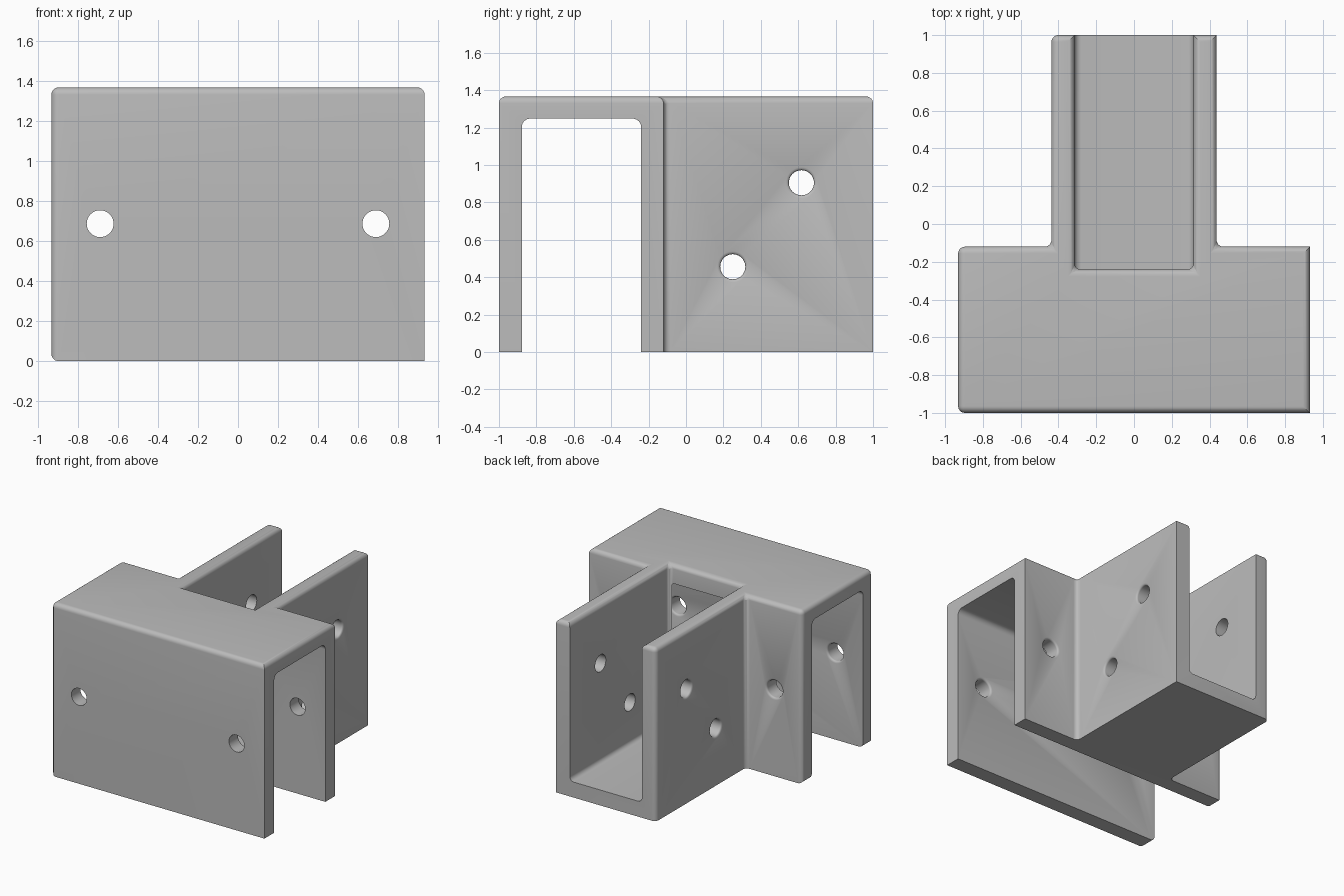
import bpy, bmesh, math
from mathutils import Matrix, Vector

if "Cube" in bpy.data.objects:
    bpy.data.objects.remove(bpy.data.objects["Cube"], do_unlink=True)

# Main sizes
HX, HU, WALL = 0.931, 0.437, 0.122      # half widths and wall thickness
BACK, TOP = -0.12, 1.366                # rear of the crosswise channel, height
PX, PY = HU - WALL, BACK - WALL         # pocket half width and front end
FILLET, HOLE_R, HOLE_F = 0.036, 0.067, 0.016


def near(a, b):
    return abs(a - b) < 1e-3


def make_object(name, bm):
    bmesh.ops.recalc_face_normals(bm, faces=bm.faces[:])
    mesh = bpy.data.meshes.new(name)
    bm.to_mesh(mesh)
    bm.free()
    obj = bpy.data.objects.new(name, mesh)
    bpy.context.collection.objects.link(obj)
    return obj


def prism(name, outline, height):
    bm = bmesh.new()
    face = bm.faces.new([bm.verts.new((x, y, 0)) for x, y in outline])
    ext = bmesh.ops.extrude_face_region(bm, geom=[face])["geom"]
    verts = [v for v in ext if isinstance(v, bmesh.types.BMVert)]
    bmesh.ops.translate(bm, verts=verts, vec=(0, 0, height))
    return make_object(name, bm)


def box(name, lo, hi, round_if=None, radius=0.0):
    lo, hi = Vector(lo), Vector(hi)
    bm = bmesh.new()
    bmesh.ops.create_cube(bm, size=1)
    for v in bm.verts:
        v.co = (lo + hi) / 2 + v.co * (hi - lo)
    if round_if:
        bevel(bm, round_if, radius)
    return make_object(name, bm)


def bevel(bm, rule, radius):
    edges = [e for e in bm.edges if rule(*[v.co for v in e.verts])]
    bmesh.ops.bevel(bm, geom=edges, offset=radius, offset_type='OFFSET',
                    segments=6, profile=0.5, affect='EDGES', clamp_overlap=False)


def hole_cutter(name, mouth, direction, depth):
    # Round bore with a softly flared mouth, running inward along direction
    steps = [(-0.02, HOLE_R + HOLE_F)]
    for i in range(6):
        t = HOLE_F * i / 5
        steps.append((t, HOLE_R + HOLE_F - math.sqrt(HOLE_F**2 - (HOLE_F - t)**2)))
    steps.append((depth, HOLE_R))
    turn = Vector(direction).to_track_quat('Z', 'Y').to_matrix().to_4x4()
    place = Matrix.Translation(mouth) @ turn
    bm = bmesh.new()
    n, rings = 48, []
    for t, r in steps:
        rings.append([bm.verts.new(place @ Vector((r * math.cos(math.tau * k / n),
                                                   r * math.sin(math.tau * k / n), t)))
                      for k in range(n)])
    for a, b in zip(rings, rings[1:]):
        for k in range(n):
            j = (k + 1) % n
            bm.faces.new((a[k], a[j], b[j], b[k]))
    bm.faces.new(rings[0])
    bm.faces.new(rings[-1])
    return make_object(name, bm)


def cut(target, cutter):
    cutter.hide_render = True
    mod = target.modifiers.new("cut", 'BOOLEAN')
    mod.operation, mod.solver, mod.object = 'DIFFERENCE', 'EXACT', cutter
    bpy.context.view_layer.update()
    graph = bpy.context.evaluated_depsgraph_get()
    mesh = bpy.data.meshes.new_from_object(target.evaluated_get(graph))
    target.modifiers.clear()
    target.data = mesh
    bpy.data.objects.remove(cutter, do_unlink=True)


# T-shaped block with the open-topped pocket
bracket = prism("post_bracket", [(-HX, -1), (HX, -1), (HX, BACK), (HU, BACK),
                                 (HU, 1), (-HU, 1), (-HU, BACK), (-HX, BACK)], TOP)
cut(bracket, box("pocket_cutter", (-PX, PY, WALL), (PX, 2, 2)))


# Rounded edges: top rim, right-hand corners, inner corners and pocket floor
def rounded(a, b):
    if near(a.z, TOP) and near(b.z, TOP):
        return True
    if near(a.x, b.x) and near(a.y, b.y):
        right_end = near(a.x, -HX) or (near(a.x, -HU) and near(a.y, 1))
        inner = near(abs(a.x), HU) and near(a.y, BACK)
        pocket = near(abs(a.x), PX) and near(a.y, PY)
        return right_end or inner or pocket
    if near(a.x, b.x) and near(a.z, b.z):
        foot = near(a.x, -HX) and near(a.z, 0)
        floor = near(abs(a.x), PX) and near(a.z, WALL)
        return foot or floor
    return False


bm = bmesh.new()
bm.from_mesh(bracket.data)
bmesh.ops.remove_doubles(bm, verts=bm.verts[:], dist=1e-5)
bevel(bm, rounded, FILLET)
bm.to_mesh(bracket.data)
bm.free()

# Crosswise channel, open below, with rounded upper corners
channel_top = TOP - WALL + 0.004
cut(bracket, box("channel_cutter", (-2, -1 + WALL, -1), (2, PY + 0.002, channel_top),
                 lambda a, b: near(a.y, b.y) and near(a.z, channel_top)
                 and near(b.z, channel_top), 0.045))

# Screw holes
for side in (-1, 1):
    for wall_y in (-1 + WALL, BACK):
        cut(bracket, hole_cutter("hole_cutter", (side * 0.688, wall_y, 0.686),
                                 (0, -1, 0), WALL + 0.05))
    for y, z in ((0.617, 0.905), (0.25, 0.456)):
        cut(bracket, hole_cutter("hole_cutter", (side * HU, y, z),
                                 (-side, 0, 0), WALL + 0.05))

# Plain grey finish
grey = bpy.data.materials.new("plain_grey")
grey.use_nodes = True
colour = (0.5, 0.5, 0.5, 1)
grey.diffuse_color = colour
grey.node_tree.nodes["Principled BSDF"].inputs["Base Color"].default_value = colour
bracket.data.materials.clear()
bracket.data.materials.append(grey)

bpy.ops.object.select_all(action='DESELECT')
bracket.select_set(True)
bpy.context.view_layer.objects.active = bracket
bpy.ops.object.shade_smooth_by_angle(angle=math.radians(30))
